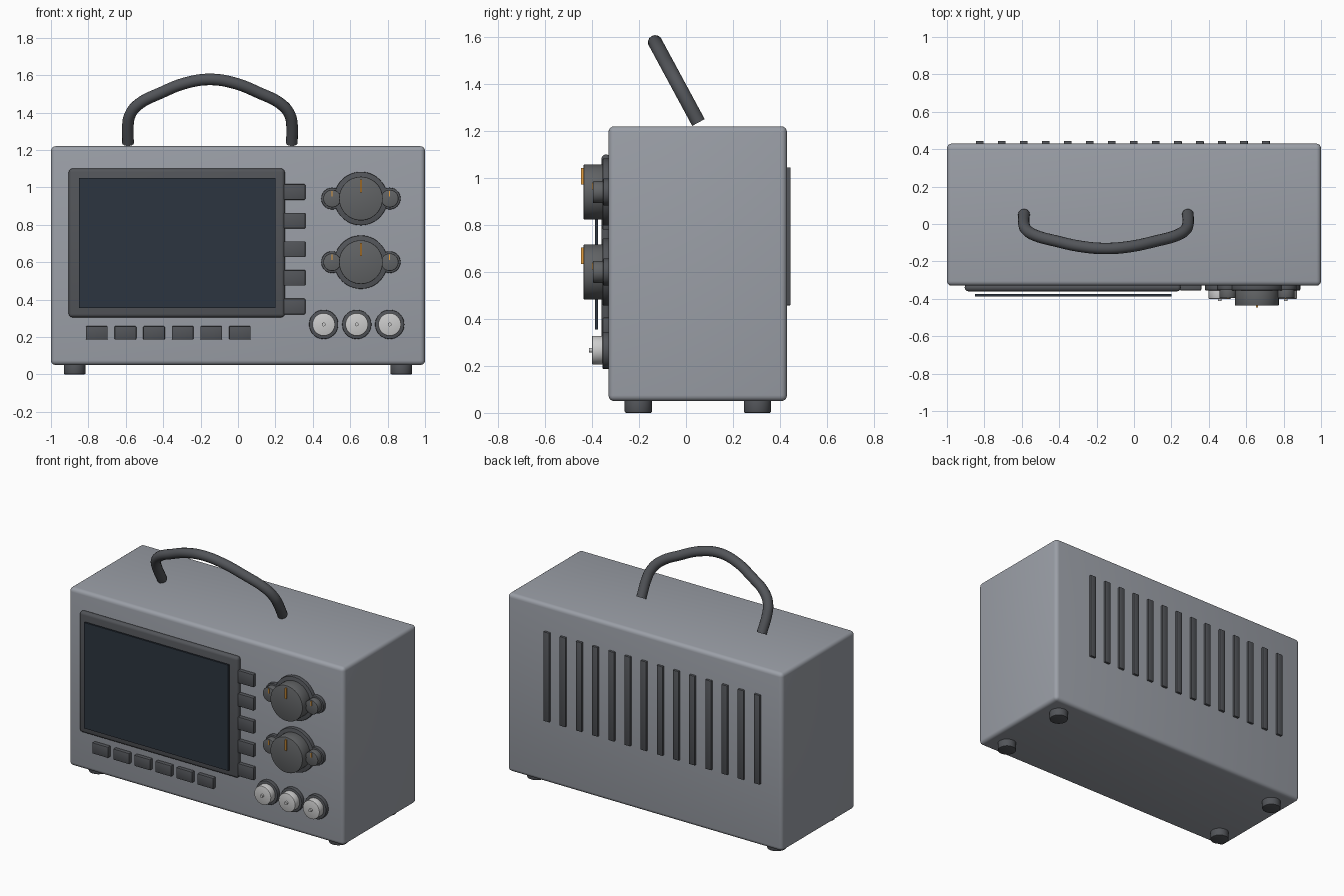
import bpy, math
from mathutils import Vector

if "Cube" in bpy.data.objects:
    bpy.data.objects.remove(bpy.data.objects["Cube"])


def material(name, rgb):
    m = bpy.data.materials.new(name)
    m.diffuse_color = (*rgb, 1)
    m.use_nodes = True
    m.node_tree.nodes["Principled BSDF"].inputs["Base Color"].default_value = m.diffuse_color
    return m


CASE = material("case_grey", (0.33, 0.35, 0.39))
DARK = material("dark_grey", (0.085, 0.09, 0.10))
KNOB = material("knob_grey", (0.12, 0.125, 0.13))
GLASS = material("screen_glass", (0.025, 0.035, 0.05))
SILVER = material("silver", (0.62, 0.62, 0.62))
ORANGE = material("orange", (0.8, 0.35, 0.05))


def finish(ob, name, mat, bevel=0, segments=2):
    ob.name = name
    ob.data.materials.append(mat)
    if bevel:
        mod = ob.modifiers.new("bevel", 'BEVEL')
        mod.width, mod.segments = bevel, segments
        mod.limit_method = 'ANGLE'
        bpy.ops.object.modifier_apply(modifier="bevel")
    bpy.ops.object.shade_smooth_by_angle(angle=math.radians(35))
    return ob


def box(name, x, y, z, mat, bevel=0, segments=2):
    """Box from (min, max) ranges on each axis."""
    bpy.ops.mesh.primitive_cube_add(size=1, location=[(a + b) / 2 for a, b in (x, y, z)])
    ob = bpy.context.object
    ob.scale = [b - a for a, b in (x, y, z)]
    bpy.ops.object.transform_apply(location=False, rotation=False, scale=True)
    return finish(ob, name, mat, bevel, segments)


def dial(name, x, z, r, y0, y1, mat, bevel=0.004):
    """Cylinder on the front panel, running along y."""
    bpy.ops.mesh.primitive_cylinder_add(vertices=48, radius=r, depth=y1 - y0,
                                        location=(x, (y0 + y1) / 2, z),
                                        rotation=(math.pi / 2, 0, 0))
    return finish(bpy.context.object, name, mat, bevel)


# Case
box("case", (-1, 1), (-0.33, 0.43), (0.05, 1.22), CASE, 0.025, 4)

# Feet
for x in (-0.873, 0.873):
    for y in (-0.203, 0.304):
        bpy.ops.mesh.primitive_cylinder_add(vertices=32, radius=0.058, depth=0.06,
                                            location=(x, y, 0.03))
        finish(bpy.context.object, "foot", DARK, 0.006)

# Screen surround and floating glass
box("screen_bezel", (-0.905, 0.25), (-0.36, -0.32), (0.305, 1.10), DARK, 0.018, 3)
box("screen", (-0.85, 0.20), (-0.387, -0.375), (0.355, 1.05), GLASS)

# Soft keys beside and below the screen
for i in range(5):
    z = 0.975 - i * 0.153
    box("side_key", (0.245, 0.36), (-0.355, -0.325), (z - 0.042, z + 0.042), DARK, 0.005)
for i in range(6):
    x = -0.755 + i * 0.153
    box("lower_key", (x - 0.058, x + 0.058), (-0.355, -0.325), (0.186, 0.258), DARK, 0.005)

# Knobs: one large with a small one on each side, in two rows
for z in (0.94, 0.60):
    dial("large_knob_collar", 0.657, z, 0.143, -0.355, -0.325, DARK)
    dial("large_knob", 0.657, z, 0.117, -0.436, -0.35, KNOB)
    box("large_knob_mark", (0.652, 0.662), (-0.446, -0.43), (z + 0.033, z + 0.103), ORANGE)
    for x in (0.503, 0.811):
        dial("small_knob_collar", x, z, 0.058, -0.353, -0.325, DARK)
        dial("small_knob", x, z, 0.047, -0.396, -0.35, KNOB)
        box("small_knob_mark", (x - 0.003, x + 0.003), (-0.401, -0.39),
            (z + 0.011, z + 0.041), ORANGE)

# Input sockets
for x in (0.458, 0.635, 0.811):
    dial("socket_collar", x, 0.267, 0.078, -0.355, -0.325, DARK)
    dial("socket", x, 0.267, 0.061, -0.40, -0.34, SILVER)
    dial("socket_pin", x, 0.267, 0.01, -0.413, -0.395, SILVER, 0)

# Rear vent slats
for i in range(14):
    x = -0.825 + i * 0.1177
    box("vent", (x - 0.021, x + 0.021), (0.42, 0.445), (0.458, 1.045), DARK, 0.003)

# Carry handle: tube leaning forward, half profile mirrored
half = [(0.438, 1.236), (0.438, 1.34), (0.428, 1.385), (0.39, 1.437), (0.254, 1.509), (0.128, 1.558)]
path = [(-x, z) for x, z in half] + [(0, 1.577)] + half[::-1]
curve = bpy.data.curves.new("carry_handle", 'CURVE')
curve.dimensions = '3D'
curve.bevel_depth, curve.bevel_resolution = 0.031, 5
curve.use_fill_caps = True
spline = curve.splines.new('BEZIER')
spline.bezier_points.add(len(path) - 1)
spline.resolution_u = 8
for p, (x, z) in zip(spline.bezier_points, path):
    p.co = Vector((x - 0.15, 0.053 - (z - 1.236) * 0.54, z))
    p.handle_left_type = p.handle_right_type = 'AUTO'
handle = bpy.data.objects.new("carry_handle", curve)
bpy.context.collection.objects.link(handle)
bpy.ops.object.select_all(action='DESELECT')
bpy.context.view_layer.objects.active = handle
handle.select_set(True)
bpy.ops.object.convert(target='MESH')
finish(bpy.context.object, "carry_handle", DARK)
